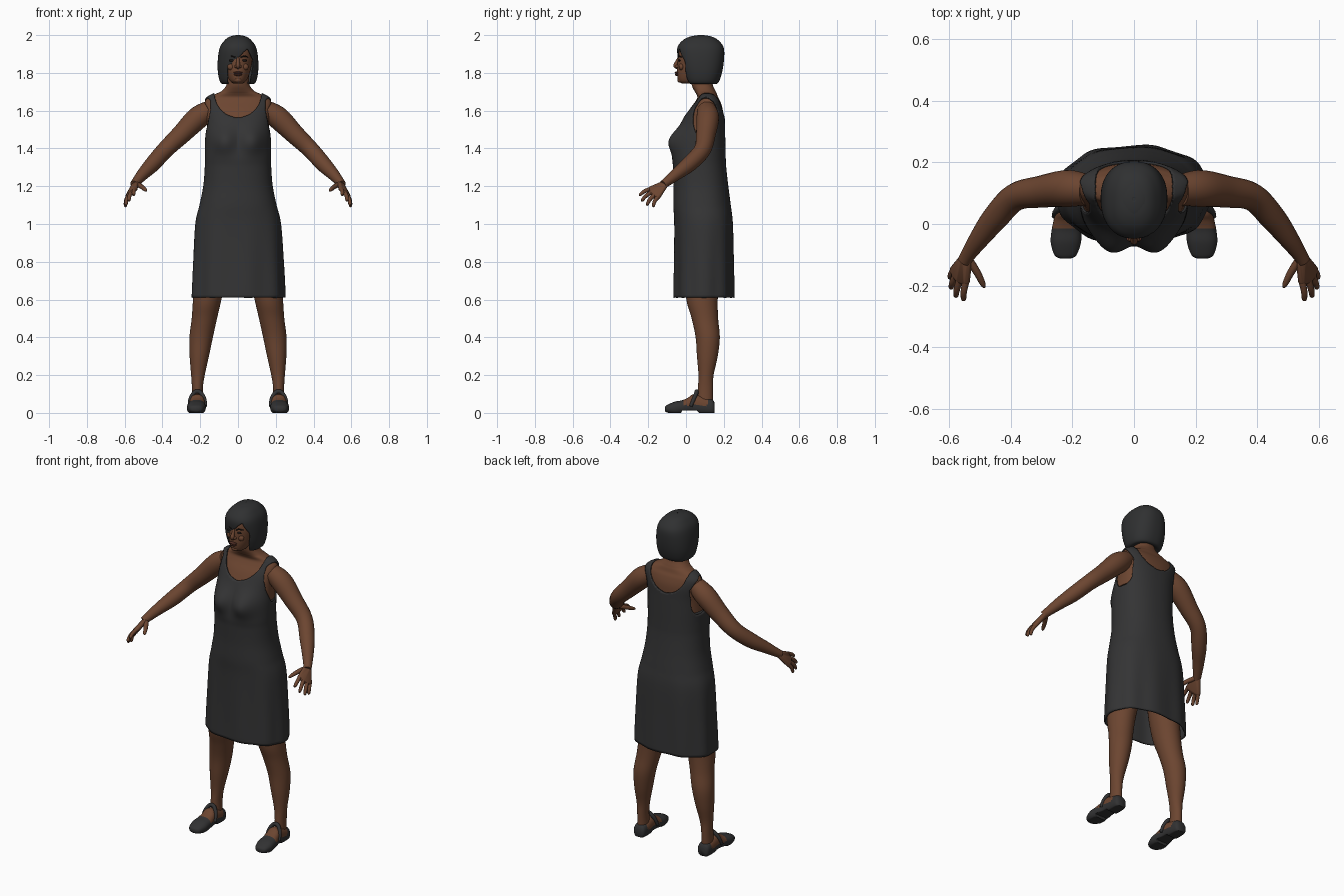
import bpy, bmesh
from math import cos, sin, pi, exp, hypot
from mathutils import Vector

if "Cube" in bpy.data.objects:
    bpy.data.objects.remove(bpy.data.objects["Cube"])


def material(name, colour):
    m = bpy.data.materials.new(name)
    m.use_nodes = True
    m.diffuse_color = (*colour, 1)
    m.node_tree.nodes["Principled BSDF"].inputs["Base Color"].default_value = (*colour, 1)
    return m


SKIN = material("brown skin", (0.15, 0.06, 0.03))
CLOTH = material("charcoal cloth", (0.034, 0.034, 0.035))
HAIR = material("black hair", (0.029, 0.030, 0.031))
LEATHER = material("dark leather", (0.032, 0.032, 0.033))
LIPS = material("lips", (0.09, 0.03, 0.02))
EYES = material("dark eyes", (0.012, 0.009, 0.008))


def spline(keys, steps):
    """Catmull-Rom interpolation of equal-length tuples."""
    out = []
    for i in range(len(keys) - 1):
        quad = [keys[max(i - 1, 0)], keys[i], keys[i + 1], keys[min(i + 2, len(keys) - 1)]]
        for s in range(steps):
            t = s / steps
            out.append([b + t / 2 * (c - a + t * (2 * a - 5 * b + 4 * c - d + t * (3 * (b - c) + d - a)))
                        for a, b, c, d in zip(*quad)])
    return out + [list(keys[-1])]


def finish(name, bm, mats, mirror=False, thickness=0):
    me = bpy.data.meshes.new(name)
    bm.to_mesh(me)
    bm.free()
    for m in mats:
        me.materials.append(m)
    me.polygons.foreach_set("use_smooth", [True] * len(me.polygons))
    me.set_sharp_from_angle(angle=pi / 3)
    ob = bpy.data.objects.new(name, me)
    bpy.context.collection.objects.link(ob)
    if thickness:
        mod = ob.modifiers.new("thickness", "SOLIDIFY")
        mod.thickness, mod.offset = thickness, 1
    if mirror:
        ob.modifiers.new("mirror", "MIRROR")
    return ob


def skin_rings(rings):
    """Bridge rings of points into a capped surface."""
    bm = bmesh.new()
    rows = [[bm.verts.new(p) for p in ring] for ring in rings]
    n = len(rows[0])
    for a, b in zip(rows, rows[1:]):
        for i in range(n):
            j = (i + 1) % n
            bm.faces.new((a[i], a[j], b[j], b[i]))
    bm.faces.new(rows[0][::-1])
    bm.faces.new(rows[-1])
    bmesh.ops.recalc_face_normals(bm, faces=bm.faces)
    return bm


def loft(keys, steps=4, n=32, power=2.0, along_y=False, deform=None):
    """Keys are (level, centre x, other centre, half width, half depth)."""
    def unit(v):
        return (1 if v > 0 else -1) * abs(v) ** (2 / power)
    rings = []
    for lv, cx, co, rx, ro in spline(keys, steps):
        ring = []
        for i in range(n):
            a = 2 * pi * i / n
            x, o = cx + max(rx, .002) * unit(cos(a)), co + max(ro, .002) * unit(sin(a))
            p = Vector((x, lv, o)) if along_y else Vector((x, o, lv))
            ring.append(deform(p, a) if deform else p)
        rings.append(ring)
    return skin_rings(rings)


def tube(keys, steps=5, n=16):
    """Keys are (x, y, z, radius)."""
    pts = spline(keys, steps)
    rings = []
    for i, p in enumerate(pts):
        d = (Vector(pts[min(i + 1, len(pts) - 1)][:3]) - Vector(pts[max(i - 1, 0)][:3])).normalized()
        u = d.cross(Vector((0, 1, .3))).normalized()
        w = d.cross(u)
        rings.append([Vector(p[:3]) + p[3] * (u * cos(2 * pi * k / n) + w * sin(2 * pi * k / n))
                      for k in range(n)])
    return skin_rings(rings)


def trim(bm, remove):
    """Delete faces by a rule and even out the cut border."""
    gone = [f for f in bm.faces if remove(f.calc_center_median()) or len(f.verts) > 4]
    bmesh.ops.delete(bm, geom=gone, context="FACES")
    for _ in range(5):
        moved = {}
        for v in bm.verts:
            near = [e.other_vert(v).co for e in v.link_edges if e.is_boundary]
            if len(near) == 2:
                moved[v] = v.co / 2 + (near[0] + near[1]) / 4
        for v, co in moved.items():
            v.co = co


def ellipsoid(name, centre, size, mat, mirror=False):
    bm = bmesh.new()
    bmesh.ops.create_uvsphere(bm, u_segments=20, v_segments=12, radius=1)
    for v in bm.verts:
        v.co = Vector(centre) + Vector([a * b for a, b in zip(v.co, size)])
    finish(name, bm, [mat], mirror)


# Torso outline, shared by the dress and the bare shoulders and neck
TORSO = [(.61, 0, .095, .241, .152), (.8, 0, .095, .232, .149), (1, 0, .093, .219, .147),
         (1.1, 0, .085, .196, .144), (1.2, 0, .079, .176, .137), (1.3, 0, .072, .168, .133),
         (1.36, 0, .07, .167, .132), (1.45, 0, .078, .166, .122), (1.53, 0, .09, .165, .108),
         (1.6, 0, .105, .174, .09), (1.645, 0, .115, .176, .068), (1.67, 0, .115, .155, .055),
         (1.69, 0, .108, .115, .055), (1.705, 0, .1, .085, .056), (1.74, 0, .085, .06, .056),
         (1.8, 0, .08, .058, .056)]


def torso_shape(p, a):
    if p.y < .08:
        bust = exp(-((abs(p.x) - .075) / .06) ** 2 - ((p.z - 1.44) / .065) ** 2)
        p.y -= .045 * bust
    fold = .004 * max(0, min(1, (1.1 - p.z) / .4)) * cos(9 * a)
    return p + Vector((cos(a), sin(a), 0)) * fold


def bare(c):
    neck = c.z > 1.7 or hypot(c.x / .125, (1.7 - c.z) / .14) < 1
    arm = abs(c.x) > .14 and hypot((c.y - .105) / .065, (c.z - 1.55) / .115) < 1
    return neck or arm


dress = loft(TORSO, 8, 128, 2.3, deform=torso_shape)
trim(dress, bare)
finish("dress", dress, [CLOTH], thickness=.008)
finish("shoulders_and_neck", loft(TORSO[7:], 6, 64, 2.3, deform=torso_shape), [SKIN])

# Arms
finish("arms", tube([(.15, .11, 1.605, .05), (.215, .115, 1.56, .06), (.3, .105, 1.475, .052),
                     (.385, .087, 1.393, .045), (.45, .02, 1.32, .042), (.5, -.045, 1.268, .033),
                     (.535, -.095, 1.228, .025), (.55, -.12, 1.21, .022)], n=24), [SKIN], True)

# Hands: hulled palm, four fingers and a thumb
KNUCKLES = [(.545, -.185, 1.187), (.565, -.18, 1.17), (.578, -.166, 1.155), (.584, -.147, 1.145)]
TIPS = [(.553, -.248, 1.152), (.578, -.236, 1.122), (.594, -.208, 1.1), (.597, -.175, 1.092)]
palm = bmesh.new()
for centre in KNUCKLES + [(.535, -.098, 1.225), (.55, -.105, 1.21)]:
    ball = bmesh.ops.create_icosphere(palm, subdivisions=2, radius=.013)
    bmesh.ops.translate(palm, verts=ball["verts"], vec=centre)
hull = bmesh.ops.convex_hull(palm, input=palm.verts)
bmesh.ops.delete(palm, geom=list({g for g in hull["geom_interior"] + hull["geom_unused"]
                                  if isinstance(g, bmesh.types.BMVert)}), context="VERTS")
finish("palms", palm, [SKIN], True)
for label, a, b in zip(("index", "middle", "ring", "little"), KNUCKLES, TIPS):
    mid = Vector(a).lerp(Vector(b), .5) + Vector((.003, -.004, .003))
    near = Vector(a).lerp(Vector(b), .94)
    finish(label + "_fingers", tube([(*a, .0115), (*mid, .0105), (*near, .008), (*b, .002)], n=10),
           [SKIN], True)
finish("thumbs", tube([(.54, -.11, 1.213, .014), (.51, -.155, 1.197, .0125),
                       (.49, -.195, 1.18, .009), (.484, -.207, 1.175, .002)], n=10), [SKIN], True)

# Legs
finish("legs", loft([(1, .11, .09, .085, .085), (.75, .14, .085, .083, .09), (.6, .163, .085, .075, .083),
                     (.5, .178, .1, .067, .07), (.4, .195, .115, .062, .064), (.3, .205, .113, .051, .055),
                     (.2, .212, .106, .036, .04), (.13, .215, .103, .029, .04),
                     (.05, .215, .1, .03, .042)], 5), [SKIN], True)


# Feet in low shoes, open over the instep
def flat_sole(p, a):
    arch = .012 if -.02 < p.y < .06 else 0
    p.z = max(p.z, arch)
    return p


feet = loft([(-.112, .222, .02, .018, .012), (-.1, .222, .022, .036, .02), (-.06, .221, .025, .049, .034),
             (-.02, .219, .03, .048, .037), (.01, .217, .036, .044, .044), (.04, .216, .044, .04, .054),
             (.1, .215, .036, .04, .048), (.14, .215, .03, .036, .04), (.152, .215, .025, .024, .025)],
            6, 40, 2.4, True, flat_sole)
for f in feet.faces:
    c = f.calc_center_median()
    f.material_index = int(c.y < -.015 or c.z < .04 or c.y > .115)
finish("feet_and_shoes", feet, [SKIN, LEATHER], True)
finish("ankle_straps", tube([(.172, .025, .035, .009), (.178, .042, .075, .01), (.197, .055, .106, .011),
                             (.215, .056, .114, .011), (.233, .055, .106, .011), (.252, .042, .075, .01),
                             (.258, .025, .035, .009)]), [LEATHER], True)

# Head and face
finish("head", loft([(1.744, 0, .005, .024, .026), (1.758, 0, .018, .043, .058), (1.79, 0, .035, .059, .082),
                     (1.83, 0, .05, .07, .096), (1.88, 0, .06, .077, .102), (1.93, 0, .07, .072, .098),
                     (1.965, 0, .075, .045, .06)], 6, 48), [SKIN])
finish("nose", tube([(0, -.036, 1.885, .006), (0, -.048, 1.858, .009), (0, -.055, 1.838, .012),
                     (0, -.046, 1.824, .006)]), [SKIN])
ellipsoid("nostrils", (.011, -.046, 1.834), (.009, .011, .008), SKIN, True)
ellipsoid("upper_lip", (0, -.048, 1.801), (.025, .012, .006), LIPS)
ellipsoid("lower_lip", (0, -.047, 1.791), (.021, .012, .007), LIPS)
ellipsoid("chin", (0, -.03, 1.762), (.022, .016, .014), SKIN)
ellipsoid("cheeks", (.036, -.024, 1.832), (.02, .014, .018), SKIN, True)
ellipsoid("eyes", (.034, -.035, 1.866), (.015, .006, .006), EYES, True)
finish("eyebrows", tube([(.014, -.043, 1.882, .003), (.034, -.038, 1.889, .004),
                         (.054, -.022, 1.883, .002)], n=8), [EYES], True)

# Bobbed hair with a fringe swept across one eye
hair = loft([(1.758, 0, .095, .05, .045), (1.75, 0, .085, .084, .078), (1.8, 0, .083, .099, .1),
             (1.87, 0, .08, .1, .114), (1.93, 0, .077, .09, .116), (1.965, 0, .077, .068, .092),
             (1.985, 0, .079, .042, .056), (1.993, 0, .08, .004, .005)], 10, 128, 2.4)


def face_opening(c):
    if c.y > .05 or c.z > 1.925:
        return False
    left = max(-.052, .045 - (1.925 - c.z))
    right = min(.05 + (1.925 - c.z) * .45, .08, .062 + (c.z - 1.75) * .17)
    return left < c.x < right


trim(hair, face_opening)
finish("hair", hair, [HAIR], thickness=.007)
ellipsoid("crown", (0, .08, 1.982), (.05, .066, .018), HAIR)
